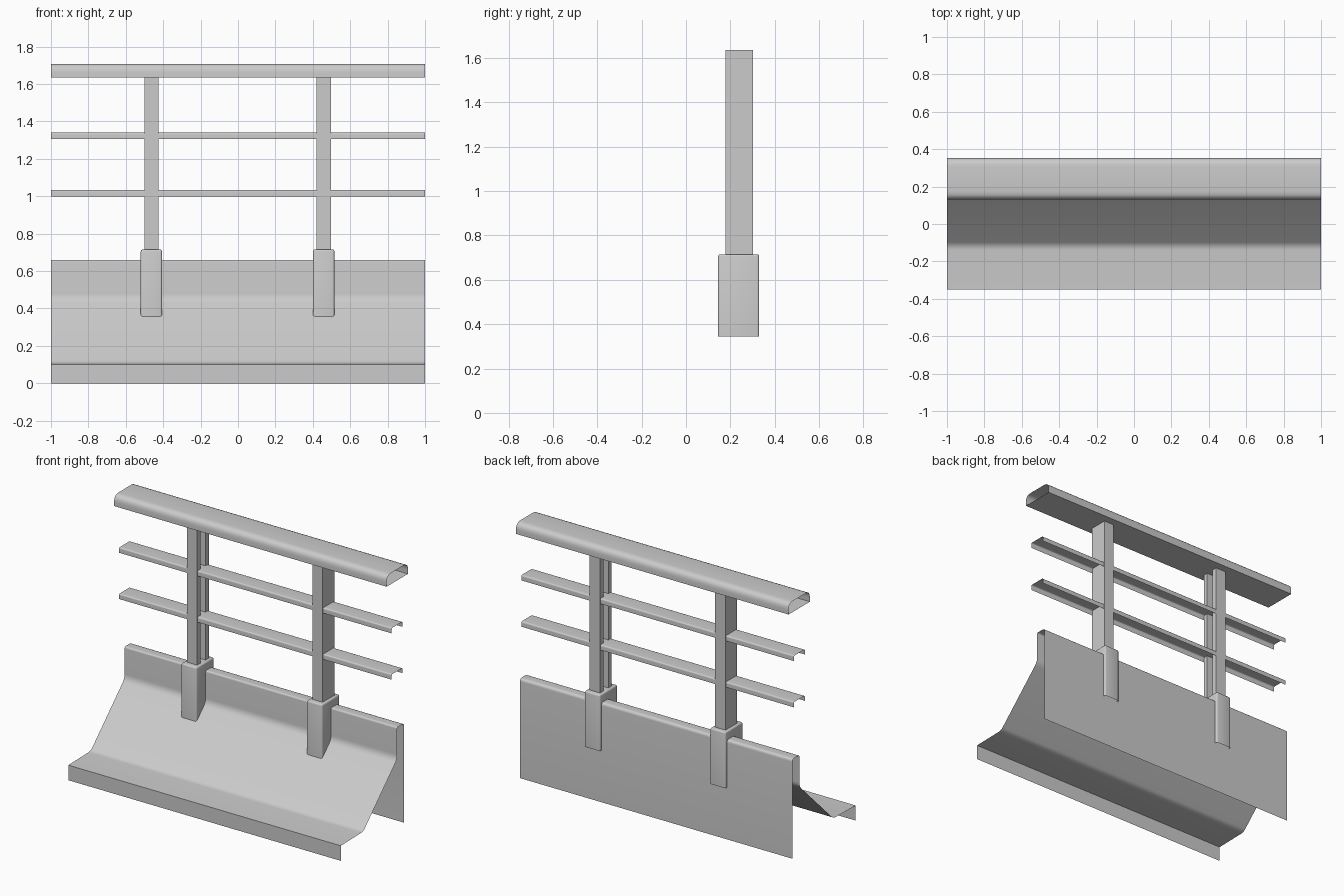
import bpy, bmesh
from mathutils import Vector

if "Cube" in bpy.data.objects:
    bpy.data.objects.remove(bpy.data.objects["Cube"])


def finish(name, bm, angle=0.6):
    me = bpy.data.meshes.new(name)
    bm.to_mesh(me)
    bm.free()
    ob = bpy.data.objects.new(name, me)
    bpy.context.collection.objects.link(ob)
    bpy.ops.object.select_all(action='DESELECT')
    ob.select_set(True)
    bpy.context.view_layer.objects.active = ob
    bpy.ops.object.shade_smooth_by_angle(angle=angle)
    return ob


def round_profile(points, segs=5):
    """points are (y, z, radius); rounds corners with quadratic arcs."""
    out = []
    for i, (y, z, r) in enumerate(points):
        p = Vector((y, z))
        if r == 0:
            out.append(p)
            continue
        a = Vector(points[i - 1][:2])
        b = Vector(points[(i + 1) % len(points)][:2])
        a = p + (a - p).normalized() * r
        b = p + (b - p).normalized() * r
        for k in range(segs + 1):
            t = k / segs
            out.append(a * (1 - t) ** 2 + p * 2 * t * (1 - t) + b * t * t)
    return out


def sheet(name, points, closed=False):
    """Thin open-ended section running the full length along x."""
    prof = round_profile(points)
    bm = bmesh.new()
    rows = [[bm.verts.new((x, p.x, p.y)) for p in prof] for x in (-1, 1)]
    n = len(prof)
    for i in range(n if closed else n - 1):
        j = (i + 1) % n
        bm.faces.new((rows[0][i], rows[1][i], rows[1][j], rows[0][j]))
    return finish(name, bm)


# Barrier: stepped front, sloped face, narrow cap, straight back
sheet("barrier_wall", [(-.35, 0, 0), (-.35, .1, 0), (-.115, .105, .025),
                       (.24, .45, .03), (.24, .66, .012), (.313, .66, .02),
                       (.313, 0, 0)])

# Handrail: closed rounded tube with open ends
sheet("top_rail", [(.13, 1.635, 0), (.13, 1.708, .045), (.353, 1.708, .045),
                   (.353, 1.635, 0)], closed=True)

# Lower rails: downward-facing channels
for name, z in (("middle_rail", 1.305), ("lower_rail", .998)):
    sheet(name, [(.183, z, 0), (.183, z + .035, .01),
                 (.297, z + .035, .01), (.297, z, 0)])


def post(name, cx, side):
    """Channel post, open towards the inside of the bay."""
    section = [(-.038, .179), (.038, .179), (.038, .213), (-.018, .213),
               (-.018, .267), (.038, .267), (.038, .301), (-.038, .301)]
    bm = bmesh.new()
    f = bm.faces.new([bm.verts.new((cx + side * x, y, .7)) for x, y in section])
    ext = bmesh.ops.extrude_face_region(bm, geom=[f])["geom"]
    bmesh.ops.translate(bm, vec=(0, 0, .935),
                        verts=[v for v in ext if isinstance(v, bmesh.types.BMVert)])
    bmesh.ops.recalc_face_normals(bm, faces=bm.faces)
    finish(name, bm)


def sleeve(name, cx):
    """Rounded cover clamped over the barrier top, open underneath."""
    bm = bmesh.new()
    bmesh.ops.create_cube(bm, size=1)
    bmesh.ops.scale(bm, vec=(.114, .185, .37), verts=bm.verts)
    bmesh.ops.translate(bm, vec=(cx, .2375, .53), verts=bm.verts)
    bm.faces.ensure_lookup_table()
    bmesh.ops.delete(bm, geom=[min(bm.faces, key=lambda f: f.calc_center_median().z)],
                     context='FACES_ONLY')
    edges = [e for e in bm.edges if not e.is_boundary]
    bmesh.ops.bevel(bm, geom=edges, offset=.01, segments=3, profile=.5,
                    affect='EDGES')
    finish(name, bm)


# Posts and their sleeves
for tag, cx, side in (("left", -.463, 1), ("right", .458, -1)):
    post(tag + "_post", cx, side)
    sleeve(tag + "_post_sleeve", cx)
